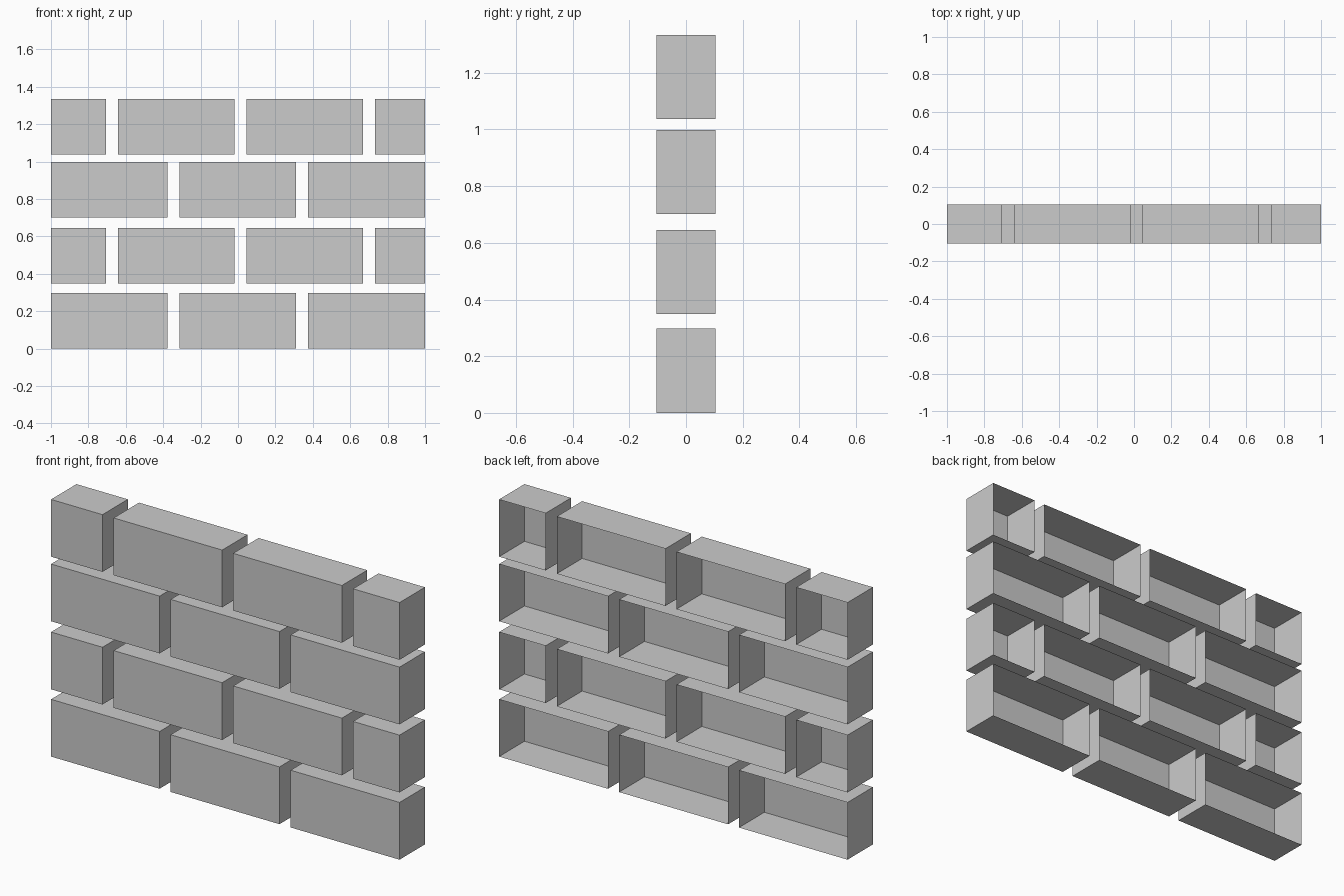
import bpy, bmesh

if "Cube" in bpy.data.objects:
    bpy.data.objects.remove(bpy.data.objects["Cube"])

grey = bpy.data.materials.new("light grey")
grey.diffuse_color = (0.6, 0.6, 0.6, 1)
grey.use_nodes = True
grey.node_tree.nodes["Principled BSDF"].inputs["Base Color"].default_value = grey.diffuse_color

HALF_DEPTH = 0.104
HEIGHT = 0.297

# Brick spans along x for the two alternating courses
LONG_COURSE = [(-1.0, -0.377), (-0.314, 0.311), (0.375, 1.0)]
OFFSET_COURSE = [(-1.0, -0.705), (-0.641, -0.018), (0.045, 0.669), (0.733, 1.0)]


def brick(name, x0, x1, z0):
    """Thin-shelled brick, open at the back."""
    bm = bmesh.new()
    bmesh.ops.create_cube(bm, size=1)
    back = [f for f in bm.faces if f.normal.y > 0.9]
    bmesh.ops.delete(bm, geom=back, context='FACES_ONLY')
    for v in bm.verts:
        v.co.x = x0 if v.co.x < 0 else x1
        v.co.y *= 2 * HALF_DEPTH
        v.co.z = z0 + (v.co.z + 0.5) * HEIGHT
    mesh = bpy.data.meshes.new(name)
    bm.to_mesh(mesh)
    bm.free()
    mesh.materials.append(grey)
    obj = bpy.data.objects.new(name, mesh)
    bpy.context.collection.objects.link(obj)


# Four courses, in running bond
for row, z in enumerate((0.0, 0.349, 0.702, 1.037)):
    spans = OFFSET_COURSE if row % 2 else LONG_COURSE
    for col, (x0, x1) in enumerate(spans):
        brick(f"brick_row{row + 1}_{col + 1}", x0, x1, z)
